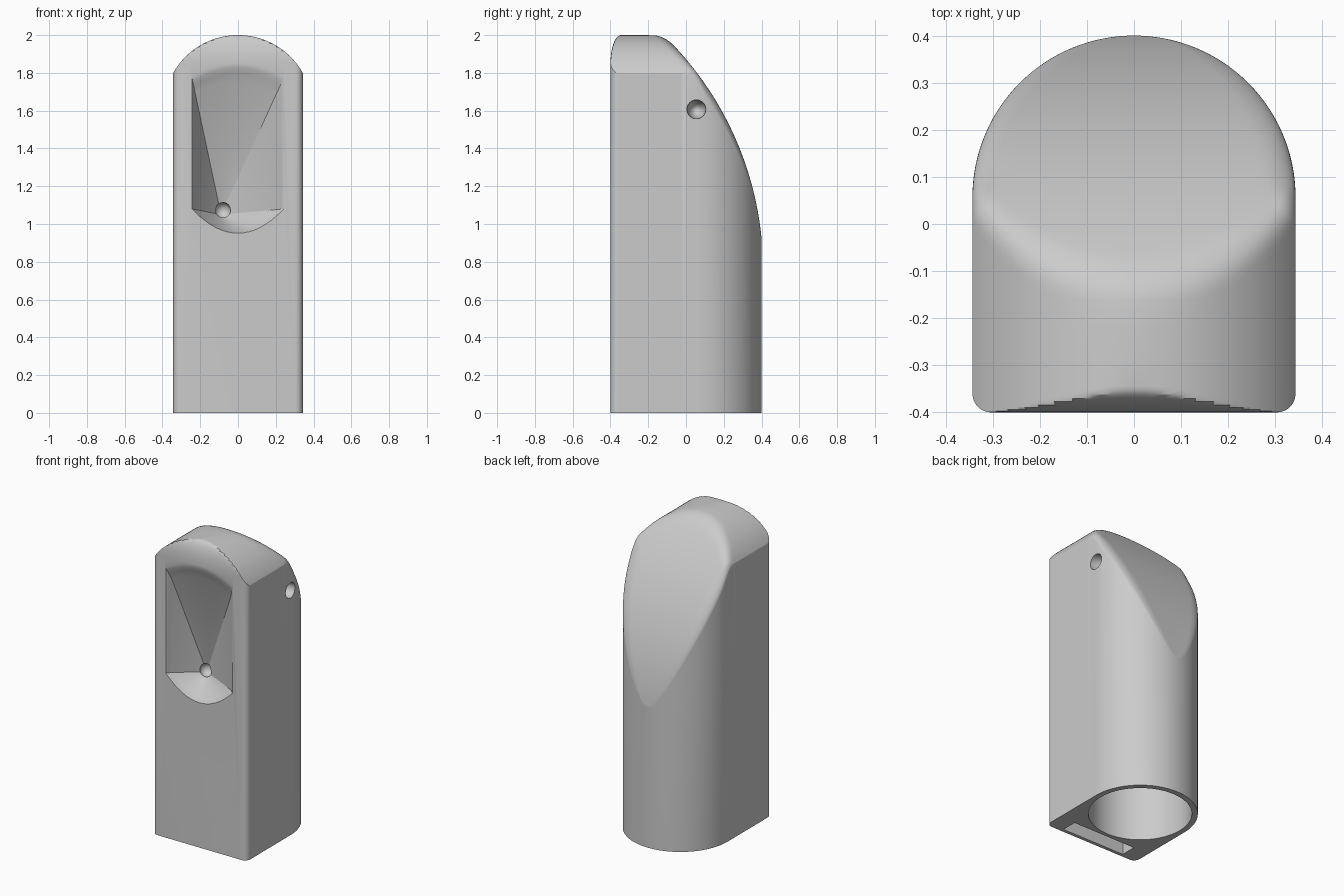
import bpy, bmesh
from math import sin, cos, pi, sqrt, radians
from mathutils import Vector

cube = bpy.data.objects.get("Cube")
if cube:
    bpy.data.objects.remove(cube, do_unlink=True)

HALF_W, FRONT, ROUND_Y, CORNER = 0.343, -0.4, 0.057, 0.04

grey = bpy.data.materials.new("plain_grey")
grey.use_nodes = True
grey.diffuse_color = (0.6, 0.6, 0.6, 1)
grey.node_tree.nodes["Principled BSDF"].inputs["Base Color"].default_value = (0.6, 0.6, 0.6, 1)


def loft(name, rings):
    """Closed solid from matching rings of points, capped at both ends."""
    bm = bmesh.new()
    loops = [[bm.verts.new(p) for p in ring] for ring in rings]
    n = len(loops[0])
    for a, b in zip(loops, loops[1:]):
        for i in range(n):
            j = (i + 1) % n
            bm.faces.new((a[i], a[j], b[j], b[i]))
    bm.faces.new(loops[0])
    bm.faces.new(loops[-1])
    bmesh.ops.recalc_face_normals(bm, faces=bm.faces)
    mesh = bpy.data.meshes.new(name)
    bm.to_mesh(mesh)
    bm.free()
    mesh.materials.append(grey)
    obj = bpy.data.objects.new(name, mesh)
    bpy.context.collection.objects.link(obj)
    return obj


def half_width(y):
    """D-shaped footprint with rounded front corners."""
    if y < FRONT + CORNER:
        d = FRONT + CORNER - y
        return HALF_W - CORNER + sqrt(max(CORNER ** 2 - d * d, 0))
    if y > ROUND_Y:
        return sqrt(max(HALF_W ** 2 - (y - ROUND_Y) ** 2, 0))
    return HALF_W


def top_height(x, y, w):
    """Arched crown, curved back slope, rounded front brow and soft slope rim."""
    crown = 1.606 + sqrt(0.394 ** 2 - x * x)
    slope = 0.757 + sqrt(1.73 ** 2 - (y + 1.322) ** 2)
    k = 0.06
    h = max(k - abs(crown - slope), 0) / k
    z = min(crown, slope) - h * h * k / 4
    u = max(-0.345 - y, 0) / 0.055
    z = min(z, 1.85 + 0.15 * sqrt(max(1 - u * u, 0)))
    f = min(max((y + 0.02) / 0.14, 0), 1)
    r = 0.2 * w * f * f * (3 - 2 * f)
    d = w - abs(x)
    if d < r:
        z -= r - sqrt(max(r * r - (r - d) ** 2, 0))
    return z


# Body: cross-sections from front to back
ys = [FRONT + 0.055 * (1 - cos(pi / 2 * i / 10)) for i in range(11)]
ys += [-0.28, -0.22, -0.16]
ys += [-0.16 + (ROUND_Y + 0.16) * i / 18 for i in range(1, 19)]
ys += [ROUND_Y + HALF_W * sin(radians(88) * i / 40) for i in range(1, 41)]
N = 48
sections = []
for y in ys:
    w = half_width(y)
    xs = [w * sin(pi * (i / N - 0.5)) for i in range(N + 1)]
    sections.append([(-w, y, 0)] + [(x, y, top_height(x, y, w)) for x in xs] + [(w, y, 0)])
body = loft("dispenser_body", sections)

# Front scoop: soft-rimmed funnel tapering to the nozzle
apex = Vector((-0.09, -0.2, 1.05))
steps = [-1 + i / 8 for i in range(17)]
outline = [(0.245 * s, 1.85 - 0.07 * s * s) for s in steps]
outline += [(-0.245 * s, 0.95 + 0.13 * s * s) for s in steps]
funnel = [(-0.5, 1), (-0.402, 1), (-0.396, 0.97), (-0.385, 0.935), (-0.365, 0.88), (-0.2, 0.03)]
scoop = loft("scoop_cutter", [[(apex.x + t * (x - apex.x), y, apex.z + t * (z - apex.z))
                               for x, z in outline] for y, t in funnel])

# Can bore and slot, both open at the base
circle = [2 * pi * i / 64 for i in range(64)]
bore = loft("bore_cutter", [[(0.308 * cos(a), ROUND_Y + 0.308 * sin(a), z) for a in circle]
                            for z in (-0.1, 0.88)])
slot = loft("slot_cutter", [[(-0.23, -0.378, z), (0.23, -0.378, z), (0.23, -0.276, z), (-0.23, -0.276, z)]
                            for z in (-0.1, 0.8)])


def ball(name, radius, location):
    bpy.ops.mesh.primitive_uv_sphere_add(segments=32, ring_count=16, radius=radius, location=location)
    obj = bpy.context.object
    obj.name = name
    obj.data.materials.append(grey)
    return obj


# Nozzle opening and side hole
nozzle = ball("nozzle_cutter", 0.042, (-0.08, -0.21, 1.072))
side_hole = ball("side_hole_cutter", 0.05, (HALF_W - 0.003, 0.055, 1.607))
side_hole.scale.x = 2

bpy.ops.object.select_all(action='DESELECT')
bpy.context.view_layer.objects.active = body
body.select_set(True)
for cutter in (scoop, bore, slot, nozzle, side_hole):
    cutter.hide_render = True
    mod = body.modifiers.new("cut", 'BOOLEAN')
    mod.operation = 'DIFFERENCE'
    mod.solver = 'EXACT'
    mod.object = cutter
    bpy.ops.object.modifier_apply(modifier=mod.name)
    bpy.data.objects.remove(cutter, do_unlink=True)

bpy.ops.object.shade_smooth_by_angle(angle=radians(26))
